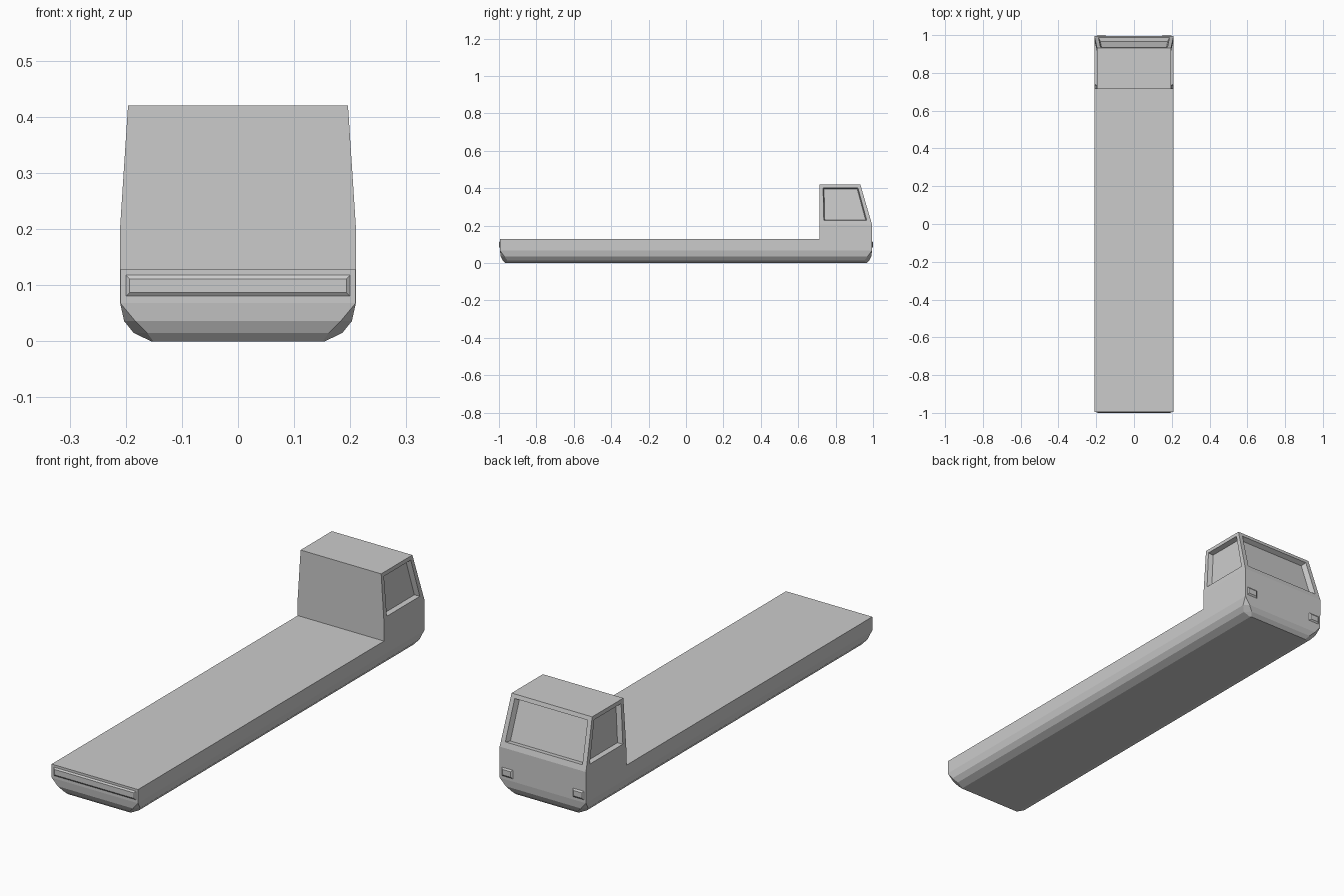
import bpy
import bmesh
from mathutils import Vector

cube = bpy.data.objects.get("Cube")
if cube:
    bpy.data.objects.remove(cube, do_unlink=True)

# One plain grey for the whole vehicle
grey = bpy.data.materials.new("plain grey")
grey.use_nodes = True
colour = (0.6, 0.6, 0.6, 1)
grey.diffuse_color = colour
grey.node_tree.nodes["Principled BSDF"].inputs["Base Color"].default_value = colour

DECK, WAIST, ROOF = 0.128, 0.205, 0.42
HALF_W, END = 0.21, 0.995
CAB_BACK = 0.715


def finish(bm, name):
    bmesh.ops.remove_doubles(bm, verts=bm.verts, dist=0.0001)
    bmesh.ops.recalc_face_normals(bm, faces=bm.faces)
    mesh = bpy.data.meshes.new(name)
    bm.to_mesh(mesh)
    bm.free()
    mesh.materials.append(grey)
    obj = bpy.data.objects.new(name, mesh)
    bpy.context.collection.objects.link(obj)
    return obj


def quad(bm, points):
    bm.faces.new([bm.verts.new(p) for p in points])


def bridge(bm, a, b):
    """Join two rings of points with a band of quads."""
    for i in range(len(a)):
        j = (i + 1) % len(a)
        quad(bm, (a[i], a[j], b[j], b[i]))


def window_panel(bm, corners, left, right, bottom, top, depth):
    """Quad panel (bottom pair, then top pair) with a recessed pane."""
    a, b, c, d = corners
    inward = -(b - a).cross(d - a).normalized()

    def at(u, v):
        return a.lerp(b, u).lerp(d.lerp(c, u), v)

    rim = [at(left, bottom), at(right, bottom), at(right, top), at(left, top)]
    middle = sum(rim, Vector()) / 4
    pane = [p.lerp(middle, 0.05) + inward * depth for p in rim]
    bridge(bm, corners, rim)
    bridge(bm, rim, pane)
    quad(bm, pane)


# Long flat body: stacked rings with clipped corners underneath
bm = bmesh.new()
rings = []
for z, w, l, cut in ((0, 0.155, 0.965, 0.004), (0.015, 0.186, 0.98, 0.024),
                     (0.036, 0.203, 0.991, 0.02), (0.068, HALF_W, END, 0.0003),
                     (DECK, HALF_W, END, 0.0003)):
    outline = ((w, l - cut), (w - cut, l), (cut - w, l), (-w, l - cut),
               (-w, cut - l), (cut - w, -l), (w - cut, -l), (w, cut - l))
    rings.append([bm.verts.new((x, y, z)) for x, y in outline])
for low, high in zip(rings, rings[1:]):
    for i in range(8):
        j = (i + 1) % 8
        bm.faces.new((low[i], low[j], high[j], high[i]))
bm.faces.new(rings[0])
bm.faces.new(rings[-1])
finish(bm, "flat_body")

# Cab: upright base, leaning upper part with recessed windows
bm = bmesh.new()


def level(z, half_width, nose):
    return [Vector((half_width, CAB_BACK, z)), Vector((half_width, nose, z)),
            Vector((-half_width, nose, z)), Vector((-half_width, CAB_BACK, z))]


base = level(DECK, HALF_W, END)
waist = level(WAIST, HALF_W, END)
roof = level(ROOF, 0.196, 0.932)
bridge(bm, base, waist)
quad(bm, base)
quad(bm, roof)
quad(bm, (waist[3], waist[0], roof[0], roof[3]))
side = (0.08, 0.92, 0.11, 0.92)
for i, margins in ((0, side), (1, (0.05, 0.95, 0.11, 0.92)), (2, side)):
    if i == 2:
        margins = (1 - side[1], 1 - side[0], side[2], side[3])
    window_panel(bm, [waist[i], waist[i + 1], roof[i + 1], roof[i]], *margins, 0.022)
finish(bm, "cab")


# Lamps: shallow raised bars with bevelled rims
def lamp(name, x0, x1, end):
    bm = bmesh.new()

    def outline(inset, y):
        return [Vector((x, end * y, z)) for x, z in (
            (x0 + inset, 0.079 + inset), (x1 - inset, 0.079 + inset),
            (x1 - inset, 0.119 - inset), (x0 + inset, 0.119 - inset))]

    foot, face = outline(0, END - 0.001), outline(0.008, 1.0)
    bridge(bm, foot, face)
    quad(bm, foot)
    quad(bm, face)
    finish(bm, name)


lamp("tail_light_bar", -0.201, 0.201, -1)
lamp("headlight_left", 0.145, 0.201, 1)
lamp("headlight_right", -0.201, -0.145, 1)
